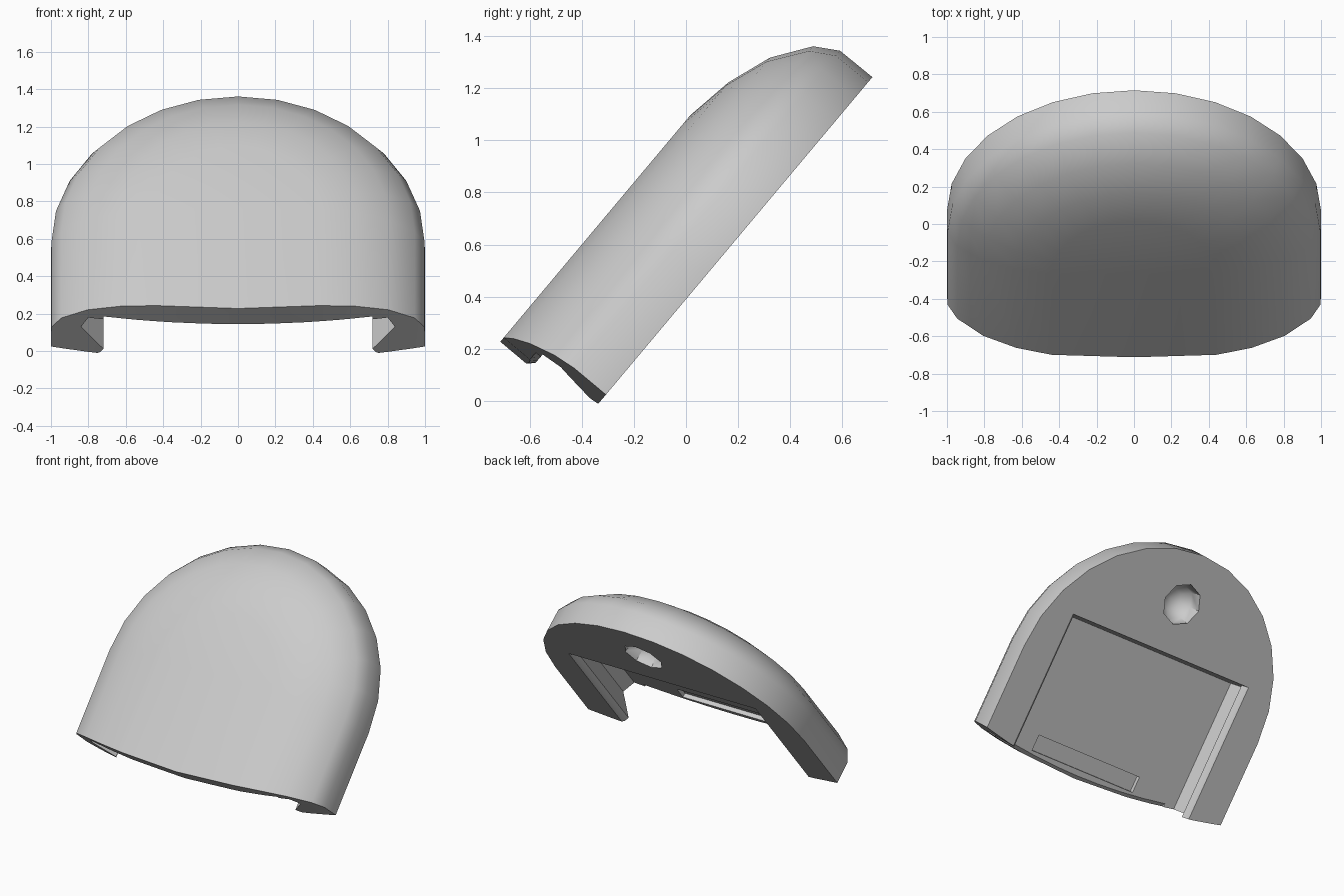
import bpy
import bmesh
import math
from mathutils import Matrix

if "Cube" in bpy.data.objects:
    bpy.data.objects.remove(bpy.data.objects["Cube"])

grey = bpy.data.materials.new("plain_grey")
grey.use_nodes = True
grey.diffuse_color = (0.6, 0.6, 0.6, 1)
grey.node_tree.nodes["Principled BSDF"].inputs["Base Color"].default_value = (0.6, 0.6, 0.6, 1)


def make_object(name, bm):
    bmesh.ops.recalc_face_normals(bm, faces=bm.faces[:])
    mesh = bpy.data.meshes.new(name)
    bm.to_mesh(mesh)
    bm.free()
    obj = bpy.data.objects.new(name, mesh)
    bpy.context.collection.objects.link(obj)
    return obj


def lower_edge(x):
    return -0.085 + 0.105 * x * x


# Domed shell: round-topped outlines stacked along the thickness
ARCH_CENTRE, STEPS = 0.61, 14
FLOOR = 0.285
ROUNDING = [(0, 0), (0.002, 0.16), (0.055, 0.25), (0.195, 0.349),
            (0.37, 0.41), (0.56, 0.441)]


def shell():
    bm = bmesh.new()
    rings, feet = [], []
    for inset, height in ROUNDING:
        half = 1 - inset
        outline = [(half, lower_edge(half))]
        for i in range(STEPS + 1):
            a = math.pi * i / STEPS
            outline.append((half * math.cos(a), ARCH_CENTRE + half * math.sin(a)))
        outline.append((-half, lower_edge(half)))
        ring = [bm.verts.new((x, y, height)) for x, y in outline]
        rings.append(ring)
        if height == 0:
            feet.append((ring[0], ring[-1]))
        else:
            feet.append(tuple(bm.verts.new((s * half, lower_edge(half), 0)) for s in (1, -1)))
    for low, high in zip(rings, rings[1:]):
        for i in range(len(low) - 1):
            bm.faces.new((low[i], low[i + 1], high[i + 1], high[i]))

    # Curved lower end, flat front cap and flat back
    front_mid = bm.verts.new((0, lower_edge(0), ROUNDING[-1][1]))
    back_mid = bm.verts.new((0, lower_edge(0), 0))
    for side, end in ((0, 0), (1, -1)):
        tops = [r[end] for r in rings] + [front_mid]
        base = [f[side] for f in feet] + [back_mid]
        for i in range(len(tops) - 1):
            corners = [tops[i], tops[i + 1], base[i + 1], base[i]]
            bm.faces.new(list(dict.fromkeys(corners)))
    bm.faces.new(rings[-1] + [front_mid])
    bm.faces.new(rings[0] + [f[1] for f in feet[1:]] + [back_mid]
                 + [f[0] for f in reversed(feet[1:])])
    return make_object("shell", bm)


# Dovetail pocket with rounded lips, open below, with a sloping upper wall
def pocket_cutter():
    bm = bmesh.new()
    half = [(0.79, -0.03), (0.735, 0.012), (0.72, 0.04), (0.84, 0.2), (0.80, FLOOR)]
    section = half + [(-x, z) for x, z in reversed(half)]
    face = bm.faces.new([bm.verts.new((x, -0.4, z)) for x, z in section])
    moved = bmesh.ops.extrude_face_region(bm, geom=[face])["geom"]
    for vert in moved:
        if isinstance(vert, bmesh.types.BMVert):
            vert.co.y = 0.925 - 0.12 * vert.co.z
    return make_object("pocket_cutter", bm)


# Chamfer along the curved mouth of the pocket floor
def mouth_cutter():
    bm = bmesh.new()
    columns = []
    for i in range(9):
        x = -0.72 + 0.18 * i
        y = lower_edge(x)
        columns.append([bm.verts.new((x, y + dy, FLOOR + dz))
                        for dy, dz in ((0.04, -0.015), (-0.04, 0.065), (-0.04, -0.015))])
    for a, b in zip(columns, columns[1:]):
        for j in range(3):
            k = (j + 1) % 3
            bm.faces.new((a[j], a[k], b[k], b[j]))
    bm.faces.new(columns[0])
    bm.faces.new(columns[-1])
    return make_object("mouth_cutter", bm)


# Shallow slot in the pocket floor
def slot_cutter():
    bm = bmesh.new()
    place = Matrix.Translation((-0.02, 0.035, FLOOR - 0.02)) @ Matrix.Diagonal((0.86, 0.11, 0.1, 1))
    bmesh.ops.create_cube(bm, size=1, matrix=place)
    return make_object("slot_cutter", bm)


# Round faceted dimple above the pocket
def dimple_cutter():
    bm = bmesh.new()
    bmesh.ops.create_uvsphere(bm, u_segments=8, v_segments=6, radius=0.145,
                              matrix=Matrix.Translation((0, 1.26, 0.01)))
    return make_object("dimple_cutter", bm)


body = shell()
cutters = [pocket_cutter(), mouth_cutter(), slot_cutter(), dimple_cutter()]
for cutter in cutters:
    cutter.hide_render = True
    mod = body.modifiers.new(cutter.name, 'BOOLEAN')
    mod.operation = 'DIFFERENCE'
    mod.solver = 'EXACT'
    mod.object = cutter

# Bake the cuts and drop the cutters
bpy.context.view_layer.update()
graph = bpy.context.evaluated_depsgraph_get()
baked = bpy.data.meshes.new_from_object(body.evaluated_get(graph))
body.modifiers.clear()
body.data = baked
for cutter in cutters:
    bpy.data.objects.remove(cutter)
baked.materials.clear()
baked.materials.append(grey)

# Lean the shell back on its lower end
body.rotation_euler = (math.radians(50), 0, 0)
body.location = (0, -0.32, 0.009)

bpy.ops.object.select_all(action='DESELECT')
body.select_set(True)
bpy.context.view_layer.objects.active = body
bpy.ops.object.shade_smooth_by_angle(angle=math.radians(35))
